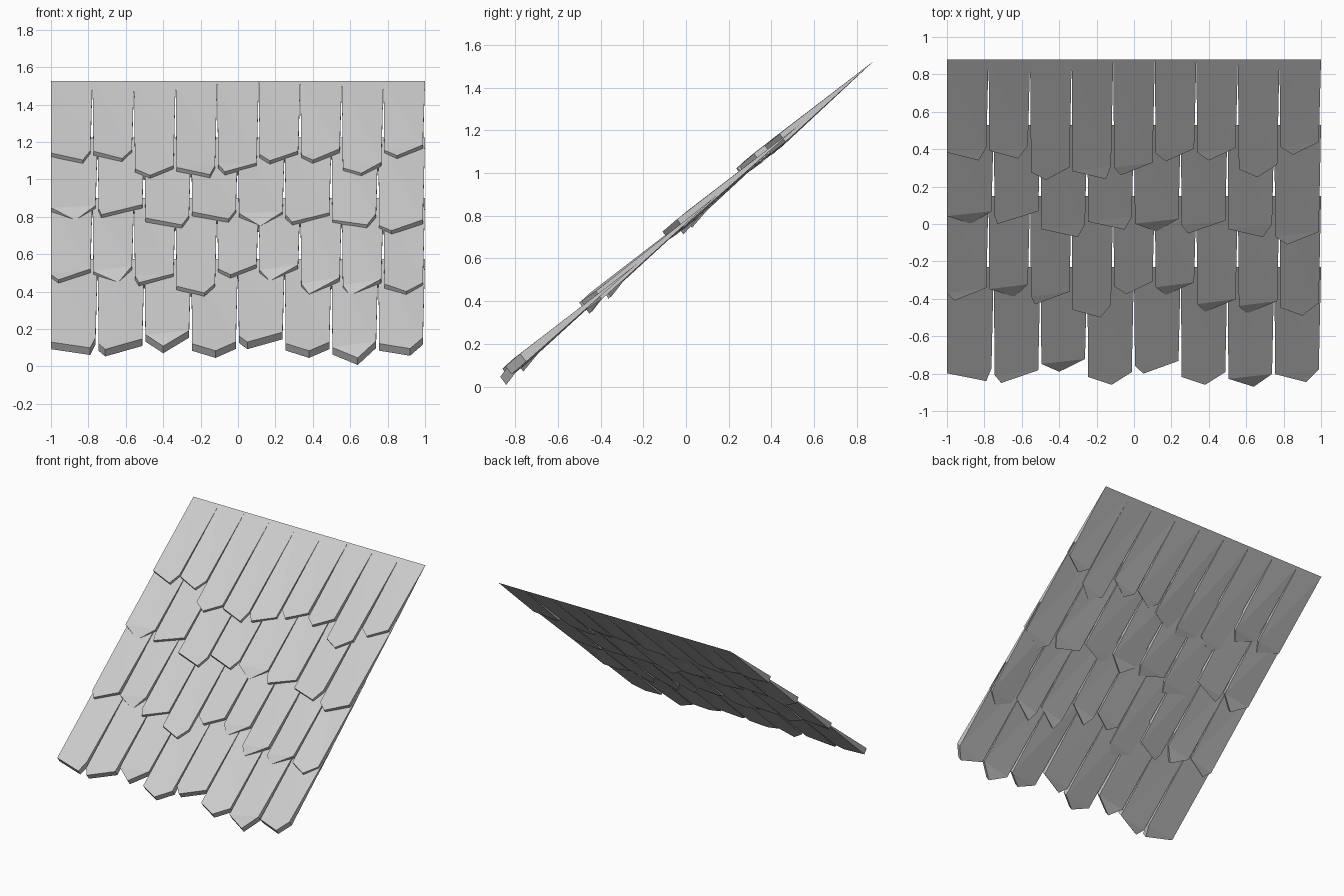
import bpy, bmesh, random
from mathutils import Vector

old = bpy.data.objects.get("Cube")
if old:
    bpy.data.objects.remove(old, do_unlink=True)

random.seed(4)

# Single grey material
grey = bpy.data.materials.new("weathered_grey")
grey.use_nodes = True
colour = (0.6, 0.6, 0.6, 1.0)
grey.diffuse_color = colour
grey.node_tree.nodes["Principled BSDF"].inputs["Base Color"].default_value = colour

SLOPE = 0.78                              # fall of every shingle
THICK = Vector((0.0, 0.028, -0.038))      # wedge thickness at the lower end


def add_shingle(bm, x0, x1, top, tip, folded):
    """Wedge that starts as a thin edge and ends in a thick, crooked point."""
    top_y, top_z = top

    def on_slope(x, y, drop=0.0):
        return Vector((x, y, top_z - SLOPE * (top_y - y) - drop))

    left_x = x0 if x0 < -0.99 else x0 + 0.005
    right_x = x1 - 0.012
    tip_x, tip_y = tip
    twist = random.uniform(-0.008, 0.008)
    upper = [on_slope(left_x, tip_y + 0.042, twist),
             on_slope(tip_x, tip_y, 0.03 if folded else 0.0),
             on_slope(right_x, tip_y + 0.068, -twist)]
    lower = [p + THICK for p in upper]

    a = bm.verts.new((x0, top_y, top_z))
    b = bm.verts.new((x1, top_y, top_z))
    ul, ut, ur = [bm.verts.new(p) for p in upper]
    ll, lt, lr = [bm.verts.new(p) for p in lower]
    for face in ((a, ul, ur), (a, ur, b), (ul, ut, ur),      # upper side
                 (a, lr, ll), (a, b, lr), (ll, lr, lt),      # underside
                 (ul, ll, lt, ut), (ut, lt, lr, ur),         # pointed end
                 (a, ll, ul), (b, ur, lr)):                  # long edges
        bm.faces.new(face)


def build_row(name, top, tips, folded):
    bm = bmesh.new()
    width = 2.0 / len(tips)
    for i, (x, y) in enumerate(tips):
        x0 = -1.0 + i * width
        add_shingle(bm, x0, x0 + width, top, (x / 100, y / 100), i in folded)
    bmesh.ops.remove_doubles(bm, verts=bm.verts, dist=0.0005)
    bmesh.ops.recalc_face_normals(bm, faces=bm.faces)
    mesh = bpy.data.meshes.new(name)
    bm.to_mesh(mesh)
    bm.free()
    mesh.materials.append(grey)
    bpy.context.collection.objects.link(bpy.data.objects.new(name, mesh))


# Rows from the ridge down: upper edge (y, z), points (x, y in hundredths), bent ends
build_row("ridge_row", (0.88, 1.525),
          [(-83, 34), (-62, 35), (-47, 23.5), (-15, 24), (-7, 26),
           (17, 33.5), (40, 34), (66, 25), (85, 37)], ())
build_row("upper_row", (0.53, 1.225),
          [(-87, 0), (-73, 0), (-30, -7), (-5, -3), (12, -4),
           (29, -5), (69, -7), (82, -11)], (0, 4))
build_row("lower_row", (0.15, 0.9),
          [(-96, -41), (-64, -39), (-53, -43), (-18, -50), (-4, -37.5),
           (17, -38), (38, -47), (60, -48), (90, -49)], (1, 5, 6, 7))
build_row("eave_row", (-0.23, 0.575),
          [(-79, -84), (-71, -85), (-40, -79), (-12, -86), (5, -80),
           (38, -86), (64, -87), (92, -84.5)], (2, 6))
